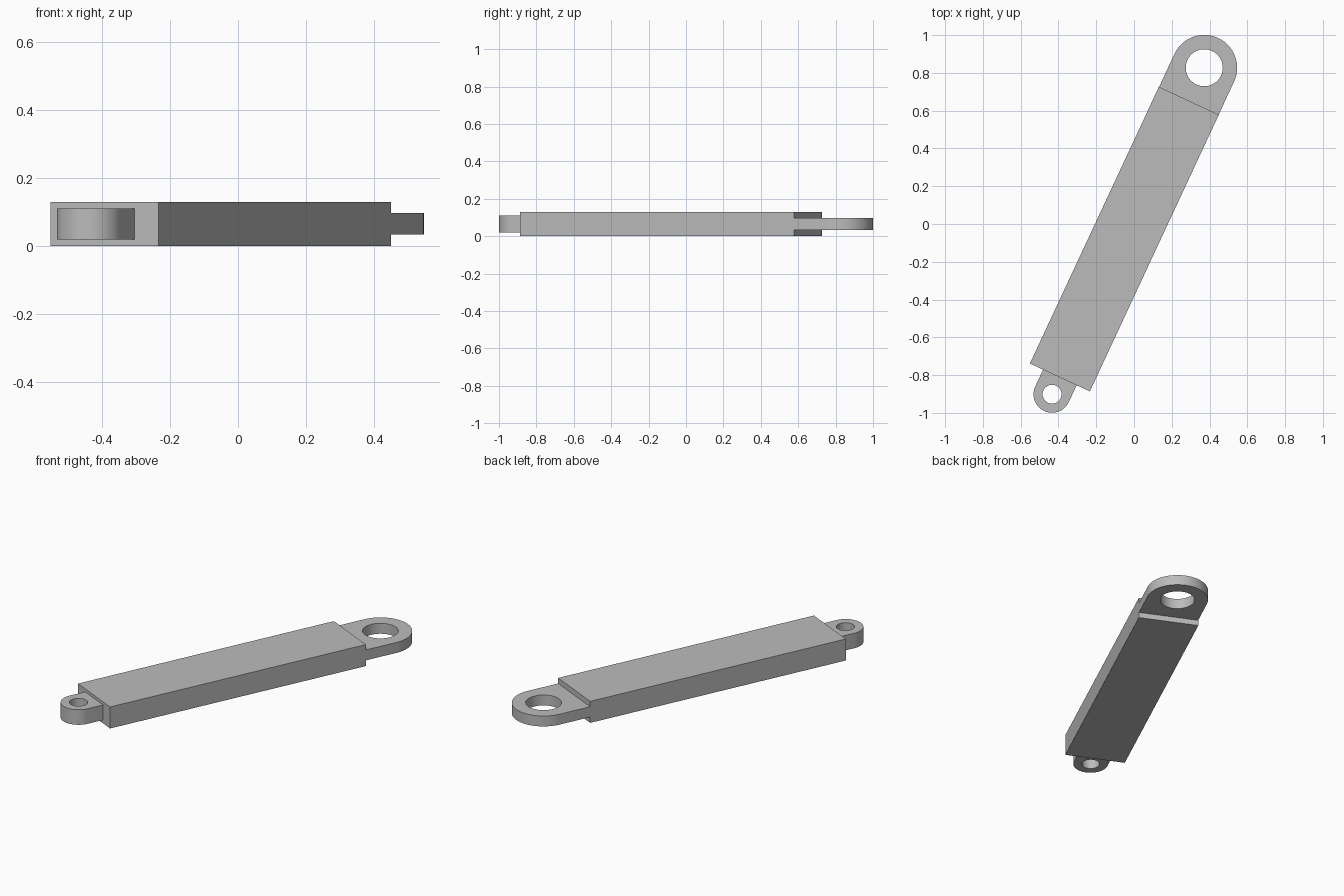
import bpy, bmesh
from math import sin, cos, pi, radians
from mathutils import Matrix, Vector

cube = bpy.data.objects.get("Cube")
if cube:
    bpy.data.objects.remove(cube)

grey = bpy.data.materials.new("plain grey")
grey.use_nodes = True
grey.diffuse_color = (0.5, 0.5, 0.5, 1)
grey.node_tree.nodes["Principled BSDF"].inputs["Base Color"].default_value = (0.5, 0.5, 0.5, 1)

# The bar lies along local x, turned in plan about the body centre
ANGLE = radians(65)
PLACE = Matrix.Translation((-0.051, -0.08, 0)) @ Matrix.Rotation(ANGLE, 4, 'Z')
HALF, WIDTH, HEIGHT = 0.808, 0.35, 0.13


def arc(cx, r, start, end, n):
    return [(cx + r * cos(start + (end - start) * i / n),
             r * sin(start + (end - start) * i / n)) for i in range(n + 1)]


def plate(name, loops, z0, z1, flip=False):
    """Extrude an outline, with optional holes, between two heights."""
    bm = bmesh.new()
    for loop in loops:
        verts = [bm.verts.new((-x if flip else x, y, z0)) for x, y in loop]
        for a, b in zip(verts, verts[1:] + verts[:1]):
            bm.edges.new((a, b))
    bmesh.ops.triangle_fill(bm, edges=bm.edges[:], use_beauty=True)
    top = bmesh.ops.extrude_face_region(bm, geom=bm.faces[:], use_keep_orig=True)
    moved = [g for g in top["geom"] if isinstance(g, bmesh.types.BMVert)]
    bmesh.ops.translate(bm, verts=moved, vec=Vector((0, 0, z1 - z0)))
    bmesh.ops.recalc_face_normals(bm, faces=bm.faces[:])
    mesh = bpy.data.meshes.new(name)
    bm.to_mesh(mesh)
    bm.free()
    mesh.materials.append(grey)
    obj = bpy.data.objects.new(name, mesh)
    bpy.context.collection.objects.link(obj)
    obj.matrix_world = PLACE
    bpy.ops.object.select_all(action='DESELECT')
    obj.select_set(True)
    bpy.context.view_layer.objects.active = obj
    bpy.ops.object.shade_smooth_by_angle(angle=radians(30))


def eye_lug(name, reach, radius, hole, z0, z1, flip=False):
    """Round-ended lug with a pin hole, rooted in one end of the body."""
    cx, root = HALF + reach, HALF - 0.01
    outer = [(root, -radius)] + arc(cx, radius, -pi / 2, pi / 2, 32) + [(root, radius)]
    inner = arc(cx, hole, 0, 2 * pi, 48)[:-1]
    plate(name, [outer, inner], z0, z1, flip)


# Rectangular body
w = WIDTH / 2
plate("body", [[(-HALF, -w), (HALF, -w), (HALF, w), (-HALF, w)]], 0, HEIGHT)

# Wide thin lug at the back, narrow thick lug at the front
eye_lug("large_eye_lug", 0.193, 0.174, 0.098, 0.034, 0.097)
eye_lug("small_eye_lug", 0.098, 0.098, 0.05, 0.02, 0.111, flip=True)
